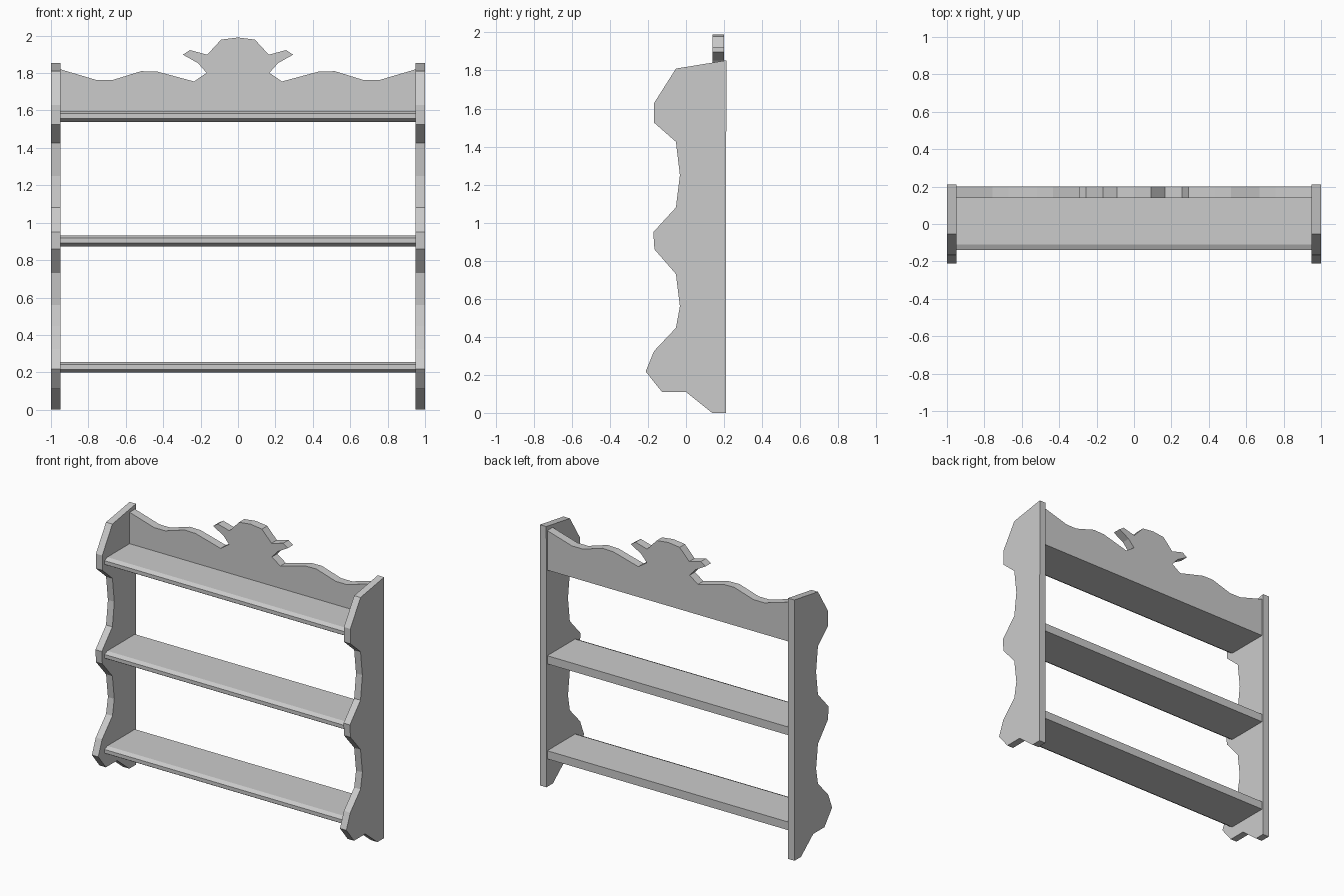
import bpy, bmesh
from mathutils import Vector

if "Cube" in bpy.data.objects:
    bpy.data.objects.remove(bpy.data.objects["Cube"])


def extrude_profile(name, points, depth):
    """Make a flat-shaded solid from a 3D outline swept along depth."""
    bm = bmesh.new()
    face = bm.faces.new([bm.verts.new(p) for p in points])
    swept = bmesh.ops.extrude_face_region(bm, geom=[face], use_keep_orig=True)
    verts = [v for v in swept["geom"] if isinstance(v, bmesh.types.BMVert)]
    bmesh.ops.translate(bm, verts=verts, vec=Vector(depth))
    bmesh.ops.recalc_face_normals(bm, faces=bm.faces)
    mesh = bpy.data.meshes.new(name)
    bm.to_mesh(mesh)
    bm.free()
    obj = bpy.data.objects.new(name, mesh)
    bpy.context.collection.objects.link(obj)
    return obj


INNER, OUTER = 0.95, 1.0      # side panel faces in x
BOARD_FRONT, BACK = 0.14, 0.2  # crest board faces in y

# Scalloped side panels (y, z outline)
side = [(0.21, 0), (0.137, 0), (0, 0.11), (-0.126, 0.11), (-0.212, 0.217),
        (-0.168, 0.325), (-0.053, 0.447), (-0.032, 0.56), (-0.053, 0.73),
        (-0.166, 0.86), (-0.172, 0.95), (-0.053, 1.08), (-0.032, 1.25),
        (-0.053, 1.425), (-0.167, 1.525), (-0.167, 1.63), (-0.053, 1.81),
        (0.212, 1.853)]
for label, x in (("left", -OUTER), ("right", INNER)):
    extrude_profile(label + "_side_panel", [(x, y, z) for y, z in side],
                    (OUTER - INNER, 0, 0))

# Shelves with chamfered front edges; the top one butts against the crest board
for label, z, back in (("bottom", 0.198, BACK), ("middle", 0.873, BACK),
                       ("top", 1.539, BOARD_FRONT)):
    shelf = [(back, 0), (-0.11, 0), (-0.14, 0.018), (-0.14, 0.044),
             (-0.11, 0.058), (back, 0.058)]
    extrude_profile(label + "_shelf", [(-INNER, y, z + dz) for y, dz in shelf],
                    (2 * INNER, 0, 0))

# Carved crest board, half outline mirrored about the centre
half = [(0.09, 1.979), (0.165, 1.898), (0.257, 1.923), (0.294, 1.898),
        (0.214, 1.853), (0.168, 1.801), (0.235, 1.755), (0.432, 1.808),
        (0.518, 1.81), (0.67, 1.763), (0.757, 1.763), (INNER, 1.82),
        (INNER, 1.539)]
outline = [(0, 1.99)] + half + [(-x, z) for x, z in reversed(half)]
extrude_profile("crest_board", [(x, BOARD_FRONT, z) for x, z in outline],
                (0, BACK - BOARD_FRONT, 0))
